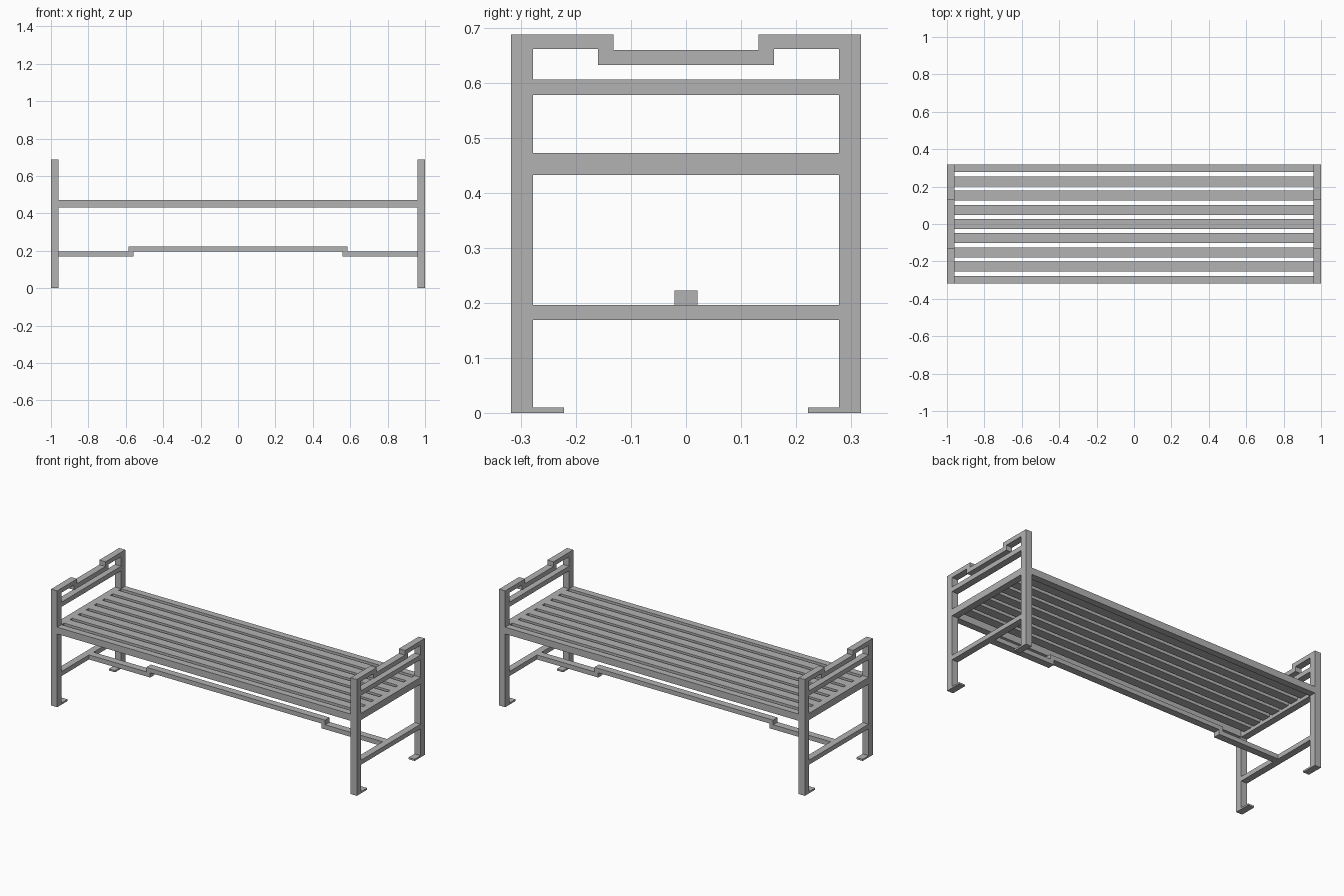
import bpy
import bmesh
from mathutils import Vector

cube = bpy.data.objects.get("Cube")
if cube:
    bpy.data.objects.remove(cube, do_unlink=True)

metal = bpy.data.materials.new("grey_metal")
metal.use_nodes = True
GREY = (0.45, 0.45, 0.45, 1)
metal.diffuse_color = GREY
metal.node_tree.nodes["Principled BSDF"].inputs["Base Color"].default_value = GREY


def finish(name, bm):
    bmesh.ops.recalc_face_normals(bm, faces=bm.faces)
    mesh = bpy.data.meshes.new(name)
    bm.to_mesh(mesh)
    bm.free()
    mesh.materials.append(metal)
    obj = bpy.data.objects.new(name, mesh)
    bpy.context.collection.objects.link(obj)
    return obj


def box(name, xs, ys, zs):
    bm = bmesh.new()
    bmesh.ops.create_cube(bm, size=1)
    for v in bm.verts:
        v.co = [lo + (c + 0.5) * (hi - lo) for c, (lo, hi) in zip(v.co, (xs, ys, zs))]
    return finish(name, bm)


def stepped_bar(name, half, along, across, start, end):
    """Extrude a symmetric stepped outline; half lists (distance, z) on one side."""
    outline = half + [(-d, z) for d, z in reversed(half)]
    bm = bmesh.new()
    verts = [bm.verts.new(along * d + across * start + Vector((0, 0, z))) for d, z in outline]
    face = bm.faces.new(verts)
    extruded = bmesh.ops.extrude_face_region(bm, geom=[face])["geom"]
    moved = [g for g in extruded if isinstance(g, bmesh.types.BMVert)]
    bmesh.ops.translate(bm, verts=moved, vec=across * (end - start))
    return finish(name, bm)


X, Y = Vector((1, 0, 0)), Vector((0, 1, 0))
OUT, IN = 1.0, 0.96          # end frame, outer and inner x
DEEP, POST = 0.318, 0.278    # leg, outer and inner y
TOP = 0.688
SEAT = (0.433, 0.473)

# End frames
for side, sx in (("left", 1), ("right", -1)):
    xs = sorted((sx * IN, sx * OUT))
    for end, sy in (("front", -1), ("back", 1)):
        box(f"{end}_{side}_leg", xs, sorted((sy * POST, sy * DEEP)), (0, TOP))
        box(f"{end}_{side}_foot", xs, sorted((sy * 0.222, sy * POST)), (0, 0.01))
    for name, zs in (("seat_end_rail", SEAT),
                     ("arm_rail", (0.578, 0.606)),
                     ("end_stretcher", (0.169, 0.196))):
        box(f"{side}_{name}", xs, (-POST, POST), zs)
    arm = [(0.132, 0.66), (0.132, TOP), (POST, TOP),
           (POST, 0.662), (0.16, 0.662), (0.16, 0.633)]
    stepped_bar(f"{side}_armrest", arm, Y, X, *xs)

# Seat rails and slats
for end, sy in (("front", -1), ("back", 1)):
    box(f"{end}_seat_rail", (-IN, IN), sorted((sy * POST, sy * DEEP)), SEAT)
for i in range(-3, 4):
    y = i * 0.0757
    box(f"seat_slat_{i + 4}", (-IN, IN), (y - 0.027, y + 0.027), (0.453, SEAT[1]))

# Long stretcher with raised middle
stretcher = [(0.56, 0.197), (0.56, 0.169), (IN, 0.169),
             (IN, 0.196), (0.585, 0.196), (0.585, 0.223)]
stepped_bar("long_stretcher", stretcher, X, Y, -0.021, 0.021)
